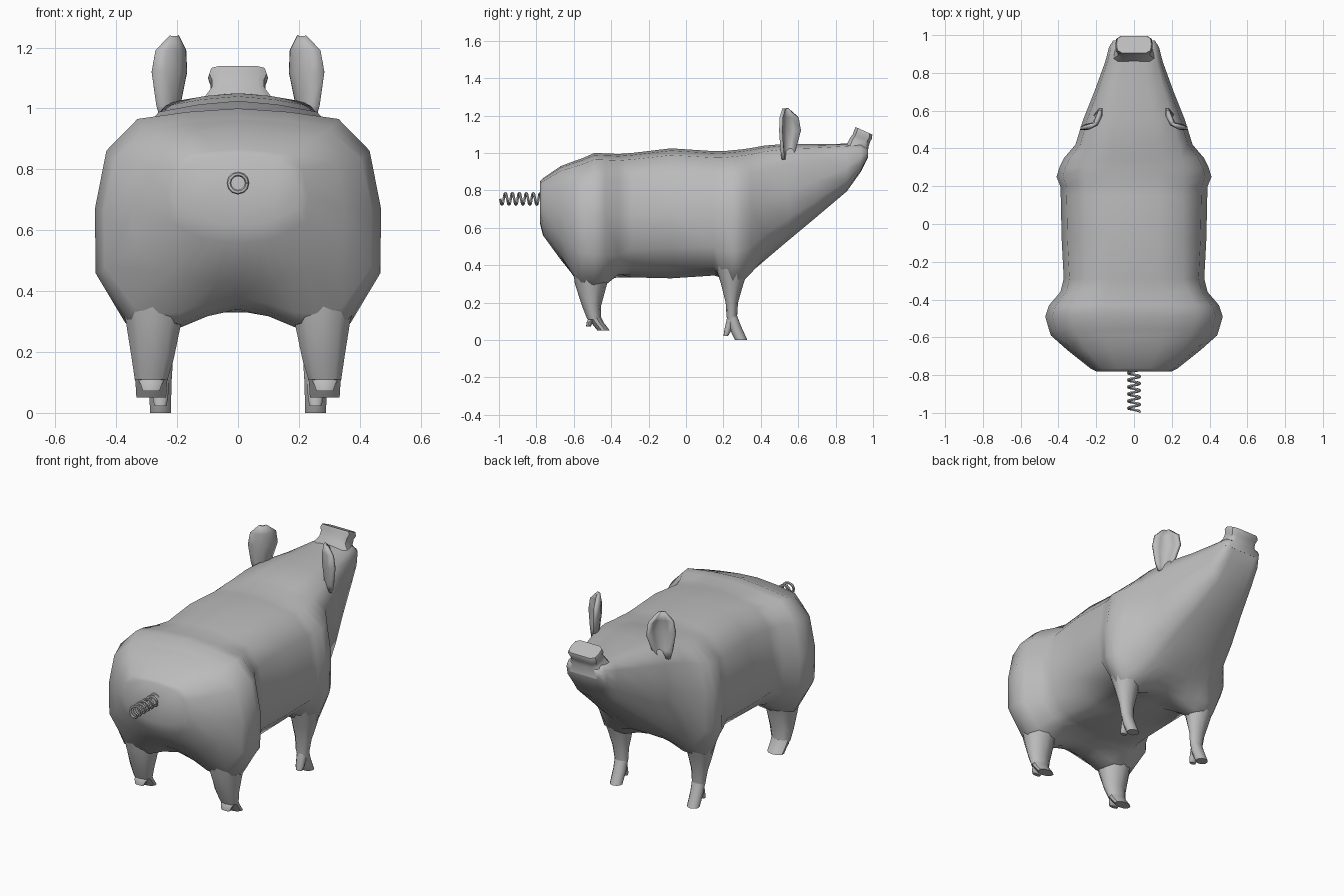
import bpy, math
from mathutils import Vector

grey = bpy.data.materials.new("plain grey")
grey.diffuse_color = (0.5, 0.5, 0.5, 1)


def make(name, verts, faces, angle=50):
    me = bpy.data.meshes.new(name)
    me.from_pydata([tuple(v) for v in verts], [], faces)
    me.materials.append(grey)
    ob = bpy.data.objects.new(name, me)
    bpy.context.collection.objects.link(ob)
    bpy.ops.object.select_all(action='DESELECT')
    ob.select_set(True)
    bpy.context.view_layer.objects.active = ob
    bpy.ops.object.mode_set(mode='EDIT')
    bpy.ops.mesh.select_all(action='SELECT')
    bpy.ops.mesh.normals_make_consistent(inside=False)
    bpy.ops.object.mode_set(mode='OBJECT')
    bpy.ops.object.shade_smooth_by_angle(angle=math.radians(angle))
    return ob


def loft(name, rings, angle=50):
    """Skin closed rings of equal length and cap both ends."""
    n = len(rings[0])
    verts = [v for r in rings for v in r]
    faces = [(i * n + j, i * n + (j + 1) % n, (i + 1) * n + (j + 1) % n, (i + 1) * n + j)
             for i in range(len(rings) - 1) for j in range(n)]
    faces += [tuple(range(n)), tuple(range(len(verts) - n, len(verts)))]
    return make(name, verts, faces, angle)


def ring(x, y, z, rx, ry, n=10):
    """Horizontal ellipse."""
    return [(x + rx * math.cos(a), y + ry * math.sin(a), z)
            for a in (2 * math.pi * (k + 0.5) / n for k in range(n))]


# Body and head: y, top, bottom, top half width, max half width, bottom half width
sections = [
    (-0.78, 0.85, 0.62, 0.13, 0.20, 0.12),
    (-0.765, 0.865, 0.56, 0.17, 0.23, 0.14),
    (-0.67, 0.93, 0.43, 0.25, 0.35, 0.22),
    (-0.59, 0.96, 0.375, 0.30, 0.44, 0.34),
    (-0.56, 0.97, 0.355, 0.31, 0.45, 0.36),
    (-0.49, 1.00, 0.34, 0.33, 0.47, 0.37),
    (-0.43, 0.998, 0.335, 0.325, 0.45, 0.35),
    (-0.36, 0.995, 0.335, 0.29, 0.39, 0.29),
    (-0.29, 1.00, 0.335, 0.26, 0.372, 0.27),
    (-0.08, 1.025, 0.33, 0.26, 0.383, 0.26),
    (0.15, 1.01, 0.345, 0.26, 0.388, 0.27),
    (0.20, 1.01, 0.35, 0.26, 0.39, 0.32),
    (0.25, 1.015, 0.355, 0.26, 0.41, 0.34),
    (0.30, 1.02, 0.365, 0.255, 0.395, 0.33),
    (0.35, 1.027, 0.385, 0.25, 0.37, 0.29),
    (0.42, 1.04, 0.425, 0.24, 0.31, 0.23),
    (0.55, 1.05, 0.535, 0.21, 0.27, 0.20),
    (0.70, 1.048, 0.66, 0.16, 0.21, 0.155),
    (0.86, 1.05, 0.795, 0.12, 0.152, 0.115),
    (0.935, 1.05, 0.90, 0.10, 0.133, 0.105),
    (0.972, 1.025, 0.975, 0.08, 0.11, 0.09),
]
# Where the thighs and shoulders sag into the legs: y -> lowest z
sag = {-0.59: 0.325, -0.56: 0.29, -0.49: 0.275, -0.43: 0.295, -0.36: 0.35,
       0.20: 0.325, 0.25: 0.295, 0.30: 0.31, 0.35: 0.36}
body = []
for y, zt, zb, wt, w, wb in sections:
    h = zt - zb
    low = sag.get(y)
    half = [(wt * 0.5, zt - 0.017 * h), (wt, zt - 0.052 * h), (w * 0.92, zt - 0.21 * h),
            (w, zt - 0.5 * h), (w * (0.995 if low else 0.97), zt - (0.82 if low else 0.77) * h)]
    if low:
        half += [(wb, low + 0.02), ((wb + 0.19) / 2, low), (0.19, low + 0.005), (0.10, (low + zb) / 2 + 0.01)]
    else:
        half += [(wb, zb + 0.07 * h), (wb * 0.8, zb + 0.04 * h), (wb * 0.55, zb + 0.02 * h), (wb * 0.3, zb)]
    body.append([(0, y, zt)] + [(x, y, z) for x, z in half] + [(0, y, zb)]
                + [(-x, y, z) for x, z in reversed(half)])
loft("body", body, 60)

# Snout: broad neck flaring to a tilted flat disc with rounded corners
snout = []
for y, z, rx, ry in [(0.912, 1.00, 0.13, 0.06), (0.925, 1.055, 0.09, 0.05), (0.938, 1.08, 0.09, 0.046),
                     (0.947, 1.10, 0.099, 0.048), (0.951, 1.119, 0.092, 0.045)]:
    r = []
    for sx, sy in [(-0.7, -1), (0.7, -1), (0.95, -0.7), (1, 0), (0.95, 0.7), (0.7, 1),
                   (-0.7, 1), (-0.95, 0.7), (-1, 0), (-0.95, -0.7)]:
        r.append((sx * rx, y + sy * ry, z - 0.45 * sy * ry))
    snout.append(r)
loft("snout", snout, 45)

# Legs: x, y, z, x radius, y radius, from inside the thigh down to the fetlock
rear = [(0.285, -0.50, 0.42, 0.12, 0.11), (0.277, -0.508, 0.30, 0.096, 0.086),
        (0.28, -0.505, 0.18, 0.073, 0.05), (0.285, -0.49, 0.11, 0.057, 0.037)]
front = [(0.27, 0.25, 0.42, 0.10, 0.10), (0.265, 0.247, 0.30, 0.075, 0.06),
         (0.26, 0.245, 0.20, 0.05, 0.033), (0.255, 0.245, 0.12, 0.04, 0.028)]
for label, rows, drop in (("rear", rear, 0.05), ("front", front, 0.0)):
    x, y, z, rx, ry = rows[-1]
    for side, s in (("left", -1), ("right", 1)):
        loft(f"{label}_leg_{side}", [ring(s * a, b, c, d, e) for a, b, c, d, e in rows])
        # Hoof reaching forward, then the small claw behind it
        loft(f"{label}_hoof_{side}", [
            ring(s * x, y, z + 0.01, rx, ry),
            ring(s * x, y + 0.015, (z + drop) / 2 + 0.015, rx * 0.95, 0.034),
            ring(s * x, y + 0.05, drop, rx * 0.9, 0.033)])
        loft(f"{label}_claw_{side}", [
            ring(s * x, y, z, rx * 0.8, ry * 0.9),
            ring(s * x, y - 0.024, drop + 0.045, rx * 0.65, 0.018),
            ring(s * x, y - 0.032, drop + 0.022, rx * 0.5, 0.012)])

# Ears: cupped leaves opening forward and outward
rows = [(0.965, 0.025, 0.03), (1.01, 0.05, 0.015), (1.12, 0.077, 0.0), (1.19, 0.066, 0.0), (1.237, 0.016, 0.01)]
cols = [-1, -0.6, 0, 0.6, 1]
for side, s in (("left", -1), ("right", 1)):
    verts = []
    for z, w, lean in rows:
        for t in cols:
            d = 0.6 * w * t * t - 0.028
            verts.append((s * (0.217 + lean + 0.7 * (t * w + d)), 0.548 + 0.7 * (d - t * w), z))
    faces = [(i * 5 + j, i * 5 + j + 1, i * 5 + j + 6, i * 5 + j + 5)
             for i in range(len(rows) - 1) for j in range(4)]
    ear = make(f"ear_{side}", verts, faces)
    mod = ear.modifiers.new("thickness", 'SOLIDIFY')
    mod.thickness = 0.018
    mod.offset = 0

# Tail: coiled spring
turns, steps, radius, tube = 6, 12, 0.030, 0.0075
coil = []
for i in range(turns * steps + 1):
    a = 2 * math.pi * i / steps
    y = -0.77 - 0.223 * i / (turns * steps)
    out = Vector((math.cos(a), 0, math.sin(a)))
    tangent = Vector((-math.sin(a) * radius, -0.223 / (turns * 2 * math.pi), math.cos(a) * radius)).normalized()
    up = tangent.cross(out)
    c = Vector((0, y, 0.755)) + out * radius
    coil.append([c + tube * (out * math.cos(b) + up * math.sin(b))
                 for b in (2 * math.pi * k / 6 for k in range(6))])
loft("tail", coil)
